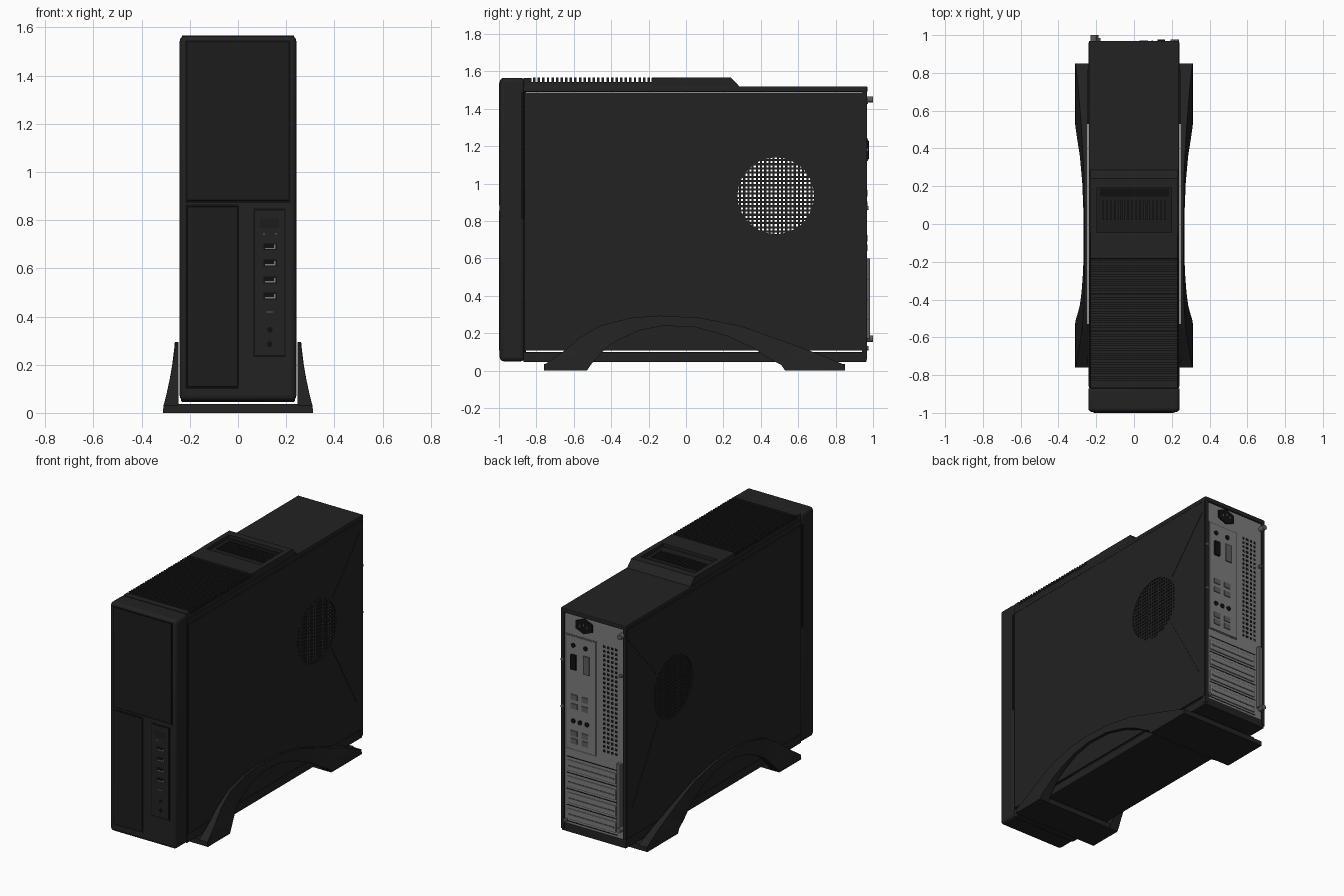
import bpy, bmesh
from math import cos, sin, pi, sqrt

cube = bpy.data.objects.get("Cube")
if cube:
    bpy.data.objects.remove(cube, do_unlink=True)


def material(name, value, rough=0.5):
    m = bpy.data.materials.new(name)
    m.use_nodes = True
    col = (value, value, value, 1)
    m.diffuse_color = col
    node = m.node_tree.nodes["Principled BSDF"]
    node.inputs["Base Color"].default_value = col
    node.inputs["Roughness"].default_value = rough
    return m


BLACK = material("case black", 0.016)
GLOSS = material("door black", 0.012)
SEAM = material("seam black", 0.005)
SILVER = material("bare steel", 0.2)
GREY = material("dull steel", 0.11)


def finish(name, bm, mat, bevel=0, segments=2):
    bmesh.ops.recalc_face_normals(bm, faces=bm.faces)
    me = bpy.data.meshes.new(name)
    bm.to_mesh(me)
    bm.free()
    me.materials.append(mat)
    ob = bpy.data.objects.new(name, me)
    bpy.context.collection.objects.link(ob)
    if bevel:
        mod = ob.modifiers.new("bevel", "BEVEL")
        mod.width, mod.segments = bevel, segments
    return ob


def smooth(ob, angle=0.6):
    bpy.ops.object.select_all(action="DESELECT")
    ob.select_set(True)
    bpy.context.view_layer.objects.active = ob
    bpy.ops.object.shade_smooth_by_angle(angle=angle)


def boxes(name, mat, spans, bevel=0, segments=2):
    """One object from (x0, x1, y0, y1, z0, z1) spans."""
    bm = bmesh.new()
    for x0, x1, y0, y1, z0, z1 in spans:
        vs = bmesh.ops.create_cube(bm, size=1)["verts"]
        for v in vs:
            v.co = (x1 if v.co.x > 0 else x0, y1 if v.co.y > 0 else y0, z1 if v.co.z > 0 else z0)
    return finish(name, bm, mat, bevel, segments)


def prism(name, mat, profile, x0, x1, bevel=0):
    """Extrude a (y, z) profile along x."""
    bm = bmesh.new()
    face = bm.faces.new([bm.verts.new((x0, y, z)) for y, z in profile])
    ext = bmesh.ops.extrude_face_region(bm, geom=[face])["geom"]
    for v in ext:
        if isinstance(v, bmesh.types.BMVert):
            v.co.x = x1
    return finish(name, bm, mat, bevel)


def discs(name, mat, centres, radius, y0, y1, sides=12):
    """Short cylinders along y at (x, z) centres."""
    bm = bmesh.new()
    for x, z in centres:
        vs = bmesh.ops.create_cone(bm, cap_ends=True, segments=sides, radius1=radius,
                                   radius2=radius, depth=1)["verts"]
        for v in vs:
            v.co = (x + v.co.x, y1 if v.co.z > 0 else y0, z + v.co.y)
    return finish(name, bm, mat)


# Hollow case: top, bottom and rails
boxes("case_top", BLACK, [(-.239, .239, -.87, .97, 1.49, 1.52)], .006)
boxes("case_bottom", BLACK, [(-.236, .236, -.87, .965, .045, .1)], .006)

# Side panels with a round perforated vent
VY, VZ, VR = .48, .935, .205


def ring(bm, pts):
    vs = [bm.verts.new(p) for p in pts]
    return [bm.edges.new((a, b)) for a, b in zip(vs, vs[1:] + vs[:1])]


for side, s in (("left", 1), ("right", -1)):
    bm = bmesh.new()
    x = s * .234
    edges = ring(bm, [(x, -.86, .108), (x, .962, .108), (x, .962, 1.488), (x, -.86, 1.488)])
    edges += ring(bm, [(x, VY + VR * cos(i * pi / 18), VZ + VR * sin(i * pi / 18)) for i in range(36)])
    bmesh.ops.triangle_fill(bm, edges=edges, use_beauty=True)
    panel = finish(side + "_panel", bm, BLACK)
    mod = panel.modifiers.new("thickness", "SOLIDIFY")
    mod.thickness, mod.offset = .012, 0

    # Crossed bars leave the small square holes
    bars, pitch, half = [], .0225, .0057
    for i in range(-9, 10):
        off = (i - .5) * pitch
        if abs(off) < VR:
            c = sqrt(VR * VR - off * off) + .004
            xs = sorted((s * .231, s * .237))
            bars.append((*xs, VY - c, VY + c, VZ + off - half, VZ + off + half))
            xs = sorted((s * .2305, s * .2365))
            bars.append((*xs, VY + off - half, VY + off + half, VZ - c, VZ + c))
    boxes(side + "_vent_mesh", BLACK, bars)

    # Pressed creases running from the vent to the back corners
    for n, (y0, z0, y1, z1) in enumerate(((.64, 1.09, .93, 1.42), (.63, .77, .9, .3))):
        prism(f"{side}_panel_crease_{n}", BLACK,
              [(y0, z0), (y0 + .012, z0 - .008), (y1 + .012, z1 - .008), (y1, z1)],
              s * .238, s * .242)

    # Finger recess on the side of the bezel
    prism(side + "_bezel_recess", SEAM,
          [(-.95, .86), (-.935, .825), (-.87, .81), (-.87, 1.49), (-.93, 1.49), (-.95, 1.46)],
          s * .237, s * .2415)

# Front bezel, door and drive cover
smooth(boxes("front_bezel", BLACK, [(-.242, .242, -.996, -.862, .05, 1.565)], .022, 4))
boxes("bezel_joint", SEAM, [(-.232, .232, -.866, -.855, .07, 1.51)])
boxes("front_seams", SEAM, [(-.217, .217, -.9975, -.99, .872, 1.545),
                            (-.217, .005, -.9975, -.99, .1, .864),
                            (.064, .198, -.9975, -.99, .232, .848)])
boxes("front_door", GLOSS, [(-.21, .21, -1, -.99, .882, 1.538)], .002)
boxes("lower_cover", GLOSS, [(-.211, -.001, -1, -.99, .108, .856)], .002)
boxes("port_strip", BLACK, [(.07, .192, -.999, -.99, .24, .84)])
boxes("power_button", GLOSS, [(.09, .172, -1, -.99, .768, .81)], .003)
usb = (.69, .622, .552, .485)
boxes("usb_ports", SEAM, [(.105, .162, -.9996, -.99, z - .014, z + .014) for z in usb])
boxes("usb_contacts", SILVER, [(.112, .156, -1, -.99, z - .01, z - .005) for z in usb]
      + [(.15, .156, -1, -.99, z - .01, z + .008) for z in usb]
      + [(.105, .11, -1, -.99, .74, .746), (.155, .16, -1, -.99, .74, .746)])
discs("audio_jacks", SEAM, [(.132, .345), (.132, .285)], .012, -1, -.99)
boxes("reset_slot", GREY, [(.118, .146, -.9998, -.99, .416, .42)])

# Raised top cover: base, cross slats, smooth pad and recessed pocket
boxes("cover_base", BLACK, [(-.232, .232, -.87, .2, 1.51, 1.542)], .004)
boxes("cover_front_pad", BLACK, [(-.232, .232, -.87, -.826, 1.53, 1.565)], .004)
boxes("cover_slats", BLACK, [(-.23, .23, -.818 + i * .0245, -.805 + i * .0245, 1.53, 1.566)
                             for i in range(26)])
boxes("cover_pad", BLACK, [(-.232, .232, -.185, -.045, 1.53, 1.566)], .004)
for s, side in ((1, "left"), (-1, "right")):
    prism(side + "_pocket_rail", BLACK,
          [(-.05, 1.51), (-.05, 1.566), (.24, 1.566), (.29, 1.515), (.29, 1.51)], s * .198, s * .232)
prism("pocket_rear_slope", BLACK, [(.19, 1.51), (.19, 1.566), (.24, 1.566), (.29, 1.515), (.29, 1.51)],
      -.2, .2)
boxes("pocket_floor", GLOSS, [(-.198, .198, -.046, .191, 1.53, 1.5435)])
boxes("pocket_slot", SEAM, [(-.18, .185, .145, .188, 1.54, 1.546)])
boxes("pocket_fins", BLACK, [(-.17 + i * .022, -.16 + i * .022, .02, .125, 1.54, 1.552) for i in range(16)])

# Back plate with socket, connector panel, vent and slots
boxes("back_plate", SILVER, [(-.222, .222, .945, .96, .09, 1.495)])
boxes("back_frame", BLACK, [(-.238, -.215, .94, .968, .06, 1.5), (.215, .238, .94, .968, .06, 1.5)])
hexagon = discs("power_socket", SEAM, [(.07, 1.435)], .05, .95, .969, 6)
for v in hexagon.data.vertices:
    v.co.x = .07 + (v.co.x - .07) * 1.4
boxes("socket_pins", GREY, [(.07 + d, .078 + d, .96, .972, 1.425 + u, 1.442 + u)
                            for d, u in ((-.03, 0), (-.004, .012), (.022, 0))])
boxes("connector_panel_edge", GREY, [(-.022, .206, .95, .962, .594, 1.356)])
boxes("connector_panel", SILVER, [(-.015, .199, .95, .965, .602, 1.348)], .003)
boxes("display_port", SEAM, [(.125, .165, .96, .978, 1.13, 1.23)], .004)
boxes("data_ports", GREY, [(x, x + .045, .96, .97, z, z + .035) for x in (.04, .12)
                           for z in (.64, .69, .87, .93)]
      + [(.03, .075, .96, .972, 1.12, 1.24)])
discs("round_ports", SEAM, [(.15, 1.29), (.06, 1.29), (.15, .79), (.1, .79), (.05, .79)], .016, .95, .969)
boxes("back_vent_holes", SEAM, [(-.17 + i * .029, -.154 + i * .029, .95, .9612, .64 + j * .03, .656 + j * .03)
                                for i in range(4) for j in range(24)])
boxes("slot_gaps", SEAM, [(-.17, .2, .95, .9615, .112 + i * .107, .118 + i * .107) for i in range(5)])
boxes("slot_covers", SILVER, [(-.16, .195, .95, .967, .13 + i * .107, .2 + i * .107) for i in range(4)], .005)
boxes("slot_ribs", GREY, [(-.15, .185, .96, .97, .16 + i * .107, .168 + i * .107) for i in range(4)])
boxes("slot_bracket", GREY, [(-.207, -.178, .95, .985, .17, .6)], .003)
discs("back_screws", GREY, [(-.212, 1.45), (-.205, .17)], .017, .96, 1)
discs("small_screws", GREY, [(.226, 1.18), (.226, .87), (-.2, 1.18), (.205, .12)], .011, .96, .976)

# Arched feet: paired outer and inner (y, z) points, flaring outward to the floor
ARCH = [((-.76, 0), (-.53, 0)), ((-.76, .03), (-.51, .03)), ((-.66, .1), (-.475, .07)),
        ((-.57, .175), (-.43, .12)), ((-.46, .24), (-.36, .165)), ((-.3, .282), (-.25, .215)),
        ((-.14, .294), (-.12, .24)), ((.07, .283), (.05, .232)), ((.29, .24), (.22, .185)),
        ((.5, .166), (.36, .12)), ((.72, .085), (.46, .055)), ((.85, .03), (.51, .03)),
        ((.85, 0), (.53, 0))]


def flare(z):
    return .262 + .05 * (1 - max(z - .02, 0) / .28) ** 1.6


for s, side in ((1, "left"), (-1, "right")):
    bm = bmesh.new()
    loops = []
    for (yo, zo), (yi, zi) in ARCH:
        loops.append([bm.verts.new(p) for p in ((s * flare(zo), yo, zo), (s * flare(zi), yi, zi),
                                                (s * .247, yi, zi), (s * .247, yo, zo))])
    for a, b in zip(loops, loops[1:]):
        for k in range(4):
            bm.faces.new((a[k], a[k - 1], b[k - 1], b[k]))
    for end in (loops[0], loops[-1]):
        bm.faces.new(end)
    smooth(finish(side + "_arched_foot", bm, BLACK))
boxes("foot_cross_plates", BLACK, [(-.25, .25, -.76, -.53, 0, .036), (-.25, .25, .53, .85, 0, .036)])
